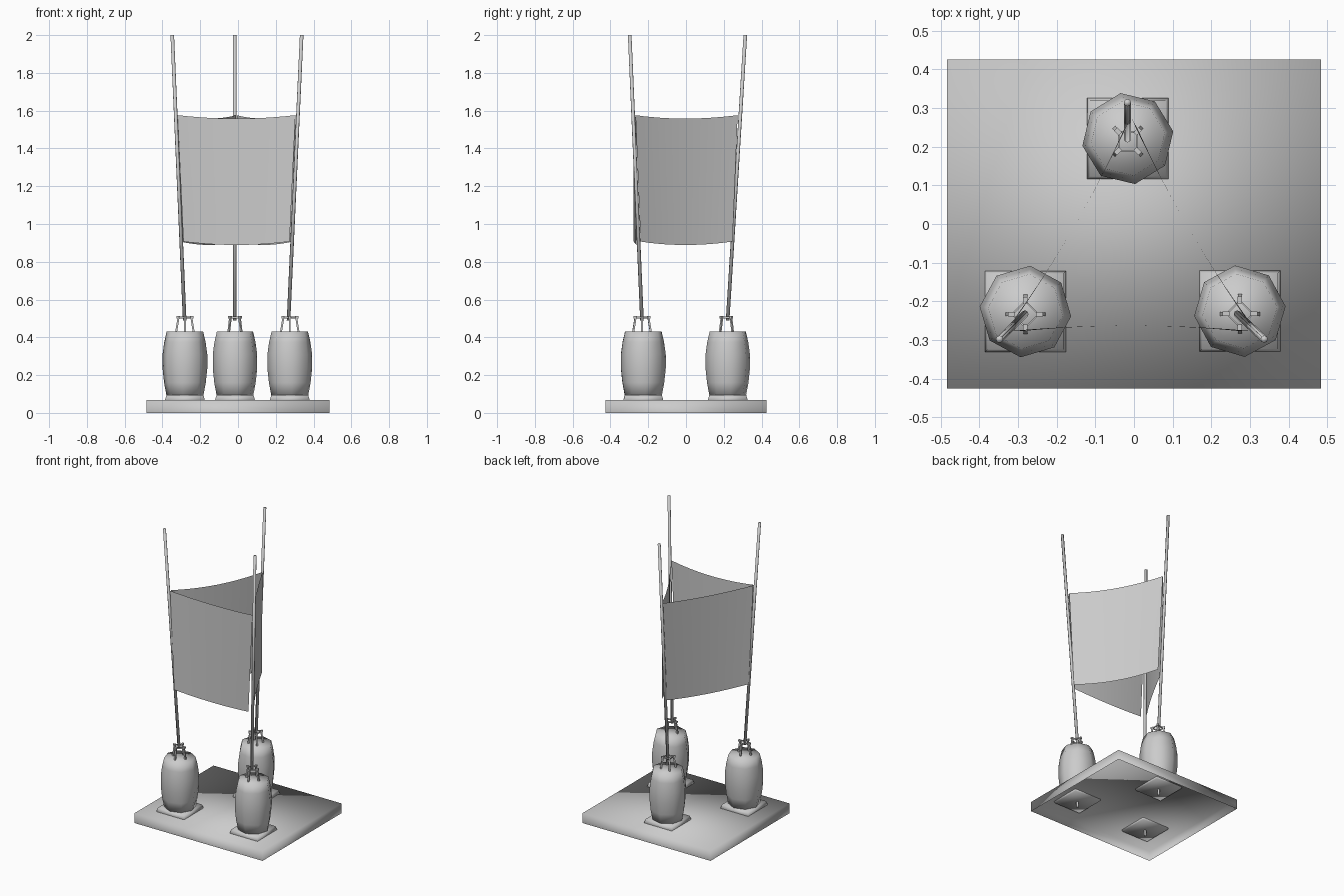
import bpy, bmesh, math
from mathutils import Vector, Matrix

if "Cube" in bpy.data.objects:
    bpy.data.objects.remove(bpy.data.objects["Cube"])

grey = bpy.data.materials.new("plain grey")
grey.diffuse_color = (0.6, 0.6, 0.6, 1)
grey.use_nodes = True
grey.node_tree.nodes["Principled BSDF"].inputs["Base Color"].default_value = grey.diffuse_color


def finish(name, bm, smooth=False, recalc=True):
    if recalc:
        bmesh.ops.recalc_face_normals(bm, faces=bm.faces)
    me = bpy.data.meshes.new(name)
    bm.to_mesh(me)
    bm.free()
    me.materials.append(grey)
    for p in me.polygons:
        p.use_smooth = smooth
    ob = bpy.data.objects.new(name, me)
    bpy.context.collection.objects.link(ob)
    return ob


def loft(bm, rings):
    """Skin a stack of closed rings and cap both ends."""
    loops = [[bm.verts.new(p) for p in ring] for ring in rings]
    n = len(loops[0])
    for a, b in zip(loops, loops[1:]):
        for i in range(n):
            j = (i + 1) % n
            bm.faces.new((a[i], a[j], b[j], b[i]))
    bm.faces.new(loops[0][::-1])
    bm.faces.new(loops[-1])


def ring(cx, cy, z, r, n, start):
    return [(cx + r * math.cos(start + math.tau * i / n),
             cy + r * math.sin(start + math.tau * i / n), z) for i in range(n)]


def bar(bm, p0, p1, w, h):
    """Straight bar of w x h section between two points."""
    p0, p1 = Vector(p0), Vector(p1)
    d = (p1 - p0).normalized()
    ref = Vector((0, 0, 1)) if abs(d.z) < 0.9 else Vector((p0.x, p0.y, 0)).normalized()
    side = d.cross(ref).normalized()
    up = side.cross(d)
    sect = [side * (w / 2 * a) + up * (h / 2 * b)
            for a, b in ((-1, -1), (1, -1), (1, 1), (-1, 1))]
    loft(bm, [[p0 + s for s in sect], [p1 + s for s in sect]])


# Base slab: a shallow tray, open underneath
bm = bmesh.new()
bmesh.ops.create_cube(bm, size=1, matrix=Matrix.Translation((0, 0, 0.034))
                      @ Matrix.Diagonal((0.968, 0.852, 0.068, 1)))
bm.normal_update()
bmesh.ops.delete(bm, geom=[f for f in bm.faces if f.normal.z < -0.9], context='FACES')
finish("base_slab", bm, True, recalc=False)

# Per station: centre, barrel turn, bracket turn, pole foot and pole top (at z 0 and 2)
stations = [
    ("left", (-0.281, -0.2265), -6, 0, (-0.261, -0.212), (-0.348, -0.298)),
    ("right", (0.274, -0.2255), 6, 0, (0.245, -0.212), (0.337, -0.298)),
    ("back", (-0.016, 0.221), 9, 45, (-0.017, 0.190), (-0.017, 0.314)),
]
profile = [(0.085, 0.097), (0.16, 0.111), (0.235, 0.119), (0.31, 0.119),
           (0.375, 0.110), (0.43, 0.097)]

for name, (cx, cy), turn, bturn, foot, top in stations:
    # Square pad let through the slab top
    bm = bmesh.new()
    q = math.sqrt(2)
    loft(bm, [ring(cx, cy, z, r * q, 4, math.pi / 4)
              for z, r in ((0.056, 0.100), (0.070, 0.105), (0.094, 0.098))])
    finish(name + "_pad", bm, True)

    # Pin hanging under the pad
    bm = bmesh.new()
    loft(bm, [ring(cx, cy, z, 0.008, 8, 0) for z in (0.018, 0.062)])
    finish(name + "_pin", bm, True)

    # Eight-sided barrel
    bm = bmesh.new()
    loft(bm, [ring(cx, cy, z, r, 8, math.radians(turn)) for z, r in profile])
    finish(name + "_barrel", bm, True)

    # Four-legged bracket gripping the pole
    bm = bmesh.new()
    tips = []
    for k in range(4):
        a = math.radians(bturn + 90 * k)
        c, s = math.cos(a), math.sin(a)
        bar(bm, (c * 0.048, s * 0.048, 0.42), (c * 0.034, s * 0.034, 0.505), 0.010, 0.010)
        bar(bm, (c * 0.027, s * 0.027, 0.507), (c * 0.045, s * 0.045, 0.507), 0.012, 0.012)
        tips.append((c * 0.034, s * 0.034, 0.505))
    for k in range(4):
        bar(bm, tips[k], tips[(k + 1) % 4], 0.004, 0.008)
    bmesh.ops.translate(bm, verts=bm.verts, vec=(cx, cy - 0.007, 0))
    finish(name + "_bracket", bm)

    # Leaning pole, starting at the bracket
    bm = bmesh.new()
    start = Vector(foot).lerp(Vector(top), 0.245)
    loft(bm, [ring(*start, 0.49, 0.0095, 8, 0), ring(*top, 2, 0.0095, 8, 0)])
    finish(name + "_pole", bm, True)

# Three sagging cloth panels, turned about a shared centre
CX, CY, DIST, COLS, ROWS = -0.008, -0.095, 0.182, 12, 4
for k, (name, shift) in enumerate((("front", 0), ("right", 0.007), ("left", 0.007))):
    bm = bmesh.new()
    grid = []
    for r in range(ROWS + 1):
        t = r / ROWS
        half = 0.281 + (0.312 - 0.281) * t
        row = []
        for c in range(COLS + 1):
            u = 2 * c / COLS - 1
            dip = 1 - u * u
            z = 0.907 + (1.576 - 0.907) * t - 0.018 * dip
            row.append(bm.verts.new((u * half, -DIST + 0.014 * dip, z)))
        grid.append(row)
    for a, b in zip(grid, grid[1:]):
        for c in range(COLS):
            bm.faces.new((a[c], a[c + 1], b[c + 1], b[c]))
    bmesh.ops.transform(bm, verts=bm.verts, matrix=Matrix.Translation((CX, CY + shift, 0))
                        @ Matrix.Rotation(math.radians(120 * k), 4, 'Z'))
    finish(name + "_cloth_panel", bm, True)
